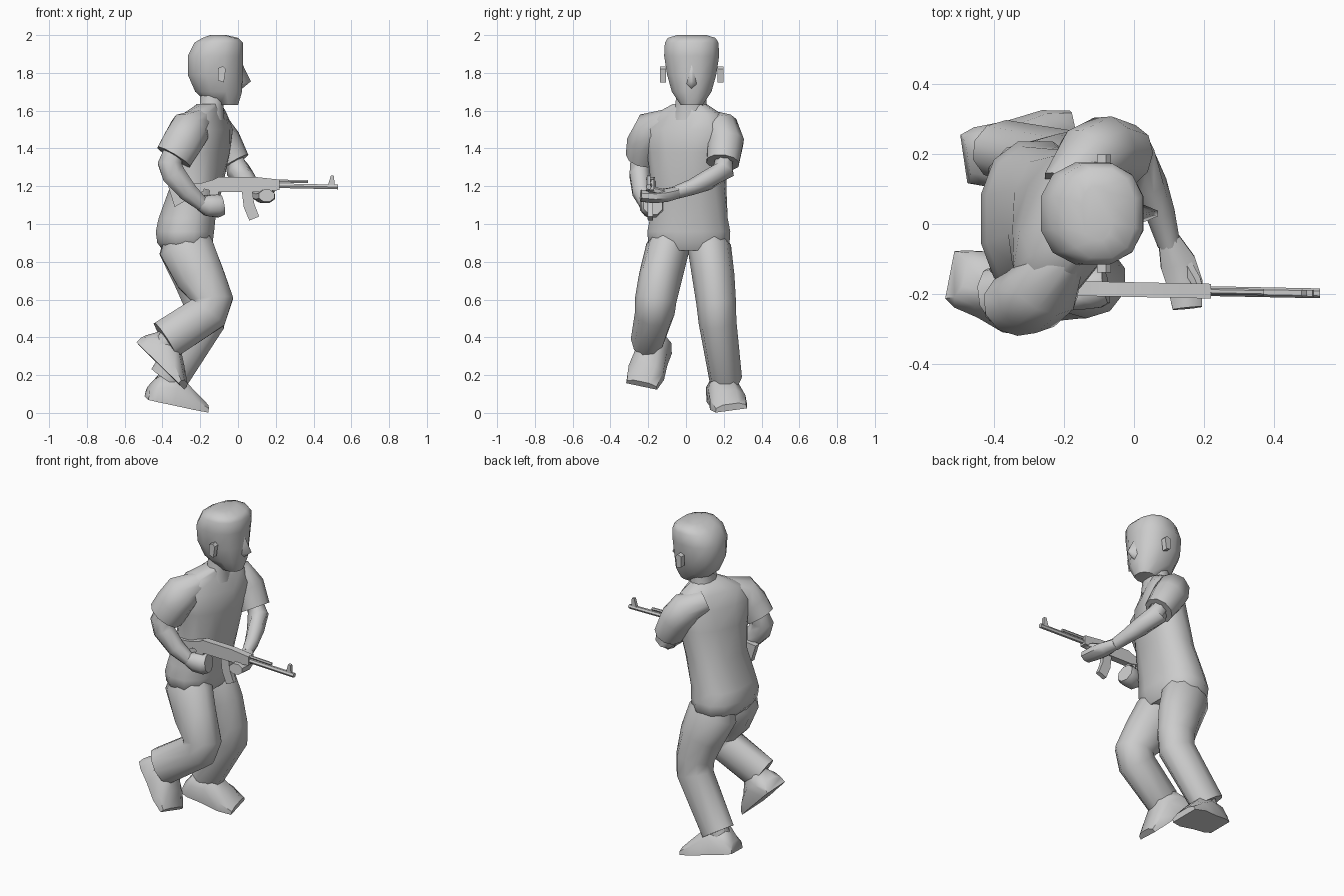
import bpy, math
from mathutils import Vector as V

UP, SIDE = V((0, 0, 1)), V((0, 1, 0))

def add(name, verts, faces, angle=50):
    me = bpy.data.meshes.new(name)
    me.from_pydata([tuple(v) for v in verts], [], faces)
    ob = bpy.data.objects.new(name, me)
    bpy.context.collection.objects.link(ob)
    bpy.ops.object.select_all(action='DESELECT')
    ob.select_set(True)
    bpy.context.view_layer.objects.active = ob
    bpy.ops.object.mode_set(mode='EDIT')
    bpy.ops.mesh.select_all(action='SELECT')
    bpy.ops.mesh.normals_make_consistent(inside=False)
    bpy.ops.object.mode_set(mode='OBJECT')
    bpy.ops.object.shade_smooth_by_angle(angle=math.radians(angle))
    return ob

def skin(name, rings, angle=50):
    n = len(rings[0])
    faces = [(i*n + j, i*n + (j+1) % n, (i+1)*n + (j+1) % n, (i+1)*n + j)
             for i in range(len(rings)-1) for j in range(n)]
    faces += [tuple(range(n)), tuple(range((len(rings)-1)*n, len(rings)*n))]
    return add(name, [v for r in rings for v in r], faces, angle)

def tube(name, path, ref=SIDE, n=10, angle=50):
    """path: (x, y, z, radius across, radius along ref); rings bisect each bend"""
    pts = [V(p[:3]) for p in path]
    dirs = [(b-a).normalized() for a, b in zip(pts, pts[1:])]
    rings = []
    for i, p in enumerate(path):
        t = (dirs[max(i-1, 0)] + dirs[min(i, len(dirs)-1)]).normalized()
        s = (ref - t*ref.dot(t)).normalized()
        u = s.cross(t)
        rings.append([pts[i] + u*p[3]*math.cos(a) + s*p[4]*math.sin(a)
                      for a in (2*math.pi*(k+.5)/n for k in range(n))])
    return skin(name, rings, angle)

def stack(name, levels, n=12, power=0.85):
    """levels: (z, back x, front x, centre y, half width, yaw degrees)"""
    rings = []
    for z, xb, xf, cy, w, yaw in levels:
        c, s = math.cos(math.radians(yaw)), math.sin(math.radians(yaw))
        ring = []
        for k in range(n):
            a = 2*math.pi*(k+.5)/n
            ca, sa = math.cos(a), math.sin(a)
            x = (xf-xb)/2*math.copysign(abs(ca)**power, ca)
            y = w*math.copysign(abs(sa)**power, sa)
            ring.append(V(((xb+xf)/2 + x*c - y*s, cy + x*s + y*c, z)))
        rings.append(ring)
    return skin(name, rings)

def prism(name, profile, half, y0=None):
    """side profile in x, z with thickness; follows the slight yaw of the rifle"""
    mid = lambda x: -0.187 - 0.02*x if y0 is None else y0
    return skin(name, [[V((x, mid(x)+d, z)) for x, z in profile] for d in (-half, half)], 30)

def shoe(name, heel, toe, up):
    heel, toe = V(heel), V(toe)
    f = (toe-heel).normalized()
    u = V(up)
    u = (u - f*u.dot(f)).normalized()
    s = u.cross(f)
    L = (toe-heel).length
    rings = []
    for t, w, h in ((0, .07, .06), (.13, .085, .13), (.42, .087, .16), (.75, .1, .09), (1, .085, .035)):
        c = heel + f*t*L
        rings.append([c - s*w, c + s*w, c + s*w*.95 + u*h*.6, c + s*w*.5 + u*h,
                      c - s*w*.5 + u*h, c - s*w*.95 + u*h*.6])
    skin(name, rings, 50)

# Head, neck, nose, ears
stack("head", [(1.63, -.15, .003, .03, .06, 0), (1.70, -.23, .025, .03, .108, 0),
               (1.79, -.27, .028, .03, .134, 0), (1.89, -.27, .032, .03, .15, 0),
               (1.96, -.235, .03, .03, .146, 0), (1.985, -.19, .005, .03, .13, 0),
               (2.0, -.15, -.06, .03, .08, 0)])
stack("neck", [(1.55, -.23, -.07, .025, .1, 0), (1.62, -.205, -.075, .025, .085, 0),
               (1.72, -.2, -.06, .03, .08, 0)])
add("nose", [(.022, .03, 1.85), (.068, .038, 1.755), (.068, .022, 1.755),
             (.015, .06, 1.74), (.015, 0, 1.74), (.02, .03, 1.715)],
    [(0, 2, 1), (0, 1, 3), (0, 4, 2), (1, 5, 3), (2, 4, 5), (1, 2, 5), (0, 3, 5, 4)], 70)
for name, y in (("right_ear", -.122), ("left_ear", .182)):
    prism(name, [(-.105, 1.76), (-.075, 1.75), (-.065, 1.82), (-.08, 1.835), (-.105, 1.825)], .016, y)

# Shirt body and seat, twisted so the right shoulder sits back
stack("torso", [(.86, -.4, -.15, .015, .17, 0), (.9, -.432, -.13, .015, .222, 0),
                (.96, -.44, -.122, .015, .226, 0),
                (1.03, -.425, -.115, .015, .212, 0), (1.2, -.355, -.085, .015, .2, -8),
                (1.38, -.335, -.055, .005, .215, -20), (1.5, -.31, -.06, .0, .24, -24),
                (1.58, -.27, -.085, .01, .19, -24), (1.635, -.215, -.085, .02, .09, -15)])

# Sleeves
tube("left_sleeve", [(-.2, .1, 1.54, .07, .07), (-.13, .185, 1.5, .1, .1),
                     (-.08, .21, 1.43, .1, .1), (-.02, .195, 1.325, .085, .09)], ref=V((.3, 1, 0)))
tube("right_sleeve", [(-.2, -.08, 1.55, .06, .07), (-.255, -.18, 1.5, .11, .1),
                      (-.295, -.215, 1.43, .11, .1), (-.34, -.23, 1.355, .105, .09)])

# Left arm reaching across under the rifle
tube("left_forearm", [(-.03, .2, 1.36, .05, .05), (.0, .2, 1.285, .06, .065), (.045, .11, 1.23, .05, .055),
                      (.075, .03, 1.195, .042, .042), (.1, -.06, 1.165, .032, .035)], ref=V((.3, .2, 1)), n=8)
tube("left_hand", [(.1, -.045, 1.167, .034, .034), (.125, -.11, 1.152, .055, .038),
                   (.145, -.17, 1.145, .055, .038), (.152, -.24, 1.15, .045, .034)], ref=UP, n=8)
tube("left_thumb", [(.14, -.1, 1.16, .02, .02), (.175, -.16, 1.175, .018, .02), (.19, -.2, 1.185, .012, .014)], ref=UP, n=6)

# Right arm holding the grip
tube("right_forearm", [(-.335, -.225, 1.39, .06, .06), (-.362, -.24, 1.32, .068, .06),
                       (-.34, -.245, 1.26, .068, .058), (-.265, -.235, 1.17, .055, .052),
                       (-.19, -.21, 1.105, .04, .038)], n=8)
tube("right_hand", [(-.2, -.215, 1.11, .04, .035), (-.16, -.2, 1.098, .06, .05),
                    (-.11, -.18, 1.095, .065, .065), (-.08, -.175, 1.1, .055, .055)], n=8)

# Trouser legs: bent right, planted left
tube("right_leg", [(-.285, -.07, 1.0, .09, .07), (-.272, -.098, .87, .15, .115), (-.2, -.135, .72, .135, .115),
                   (-.135, -.16, .6, .115, .11), (-.16, -.165, .53, .115, .105),
                   (-.385, -.205, .385, .113, .088)])
tube("left_leg", [(-.285, .1, 1.0, .09, .07), (-.275, .125, .87, .15, .115), (-.215, .145, .72, .135, .112),
                  (-.178, .16, .58, .115, .105), (-.18, .167, .48, .115, .1),
                  (-.37, .21, .18, .108, .087)])

# Shoes and ankles
shoe("right_shoe", (-.525, -.145, .36), (-.3, -.235, .14), (.68, .02, .72))
shoe("left_shoe", (-.485, .185, .078), (-.17, .24, .013), (.1, -.12, 1))
tube("right_ankle", [(-.35, -.2, .41, .06, .06), (-.41, -.195, .33, .065, .06)], n=8)
tube("left_ankle", [(-.35, .205, .22, .065, .06), (-.39, .2, .1, .075, .065)], n=8)

# Rifle
prism("rifle_body", [(-.2, 1.19), (-.12, 1.17), (.12, 1.17), (.22, 1.18), (.22, 1.235),
                     (.1, 1.248), (-.1, 1.25), (-.13, 1.235), (-.2, 1.215)], .021)
prism("rifle_stock", [(-.37, 1.2), (-.18, 1.218), (-.18, 1.175), (-.24, 1.145), (-.335, 1.09)], .018)
prism("rifle_grip", [(-.15, 1.18), (-.1, 1.18), (-.125, 1.05), (-.17, 1.06)], .016)
prism("rifle_magazine", [(.02, 1.18), (.075, 1.18), (.085, 1.11), (.112, 1.04), (.06, 1.018), (.03, 1.09)], .014)
tube("rifle_barrel", [(.2, -.191, 1.203, .014, .014), (.53, -.1976, 1.196, .014, .014)], n=6)
tube("rifle_gas_tube", [(.2, -.191, 1.228, .009, .009), (.37, -.1944, 1.224, .009, .009)], n=6)
prism("rifle_front_sight", [(.475, 1.2), (.512, 1.2), (.508, 1.255), (.492, 1.258)], .009)
